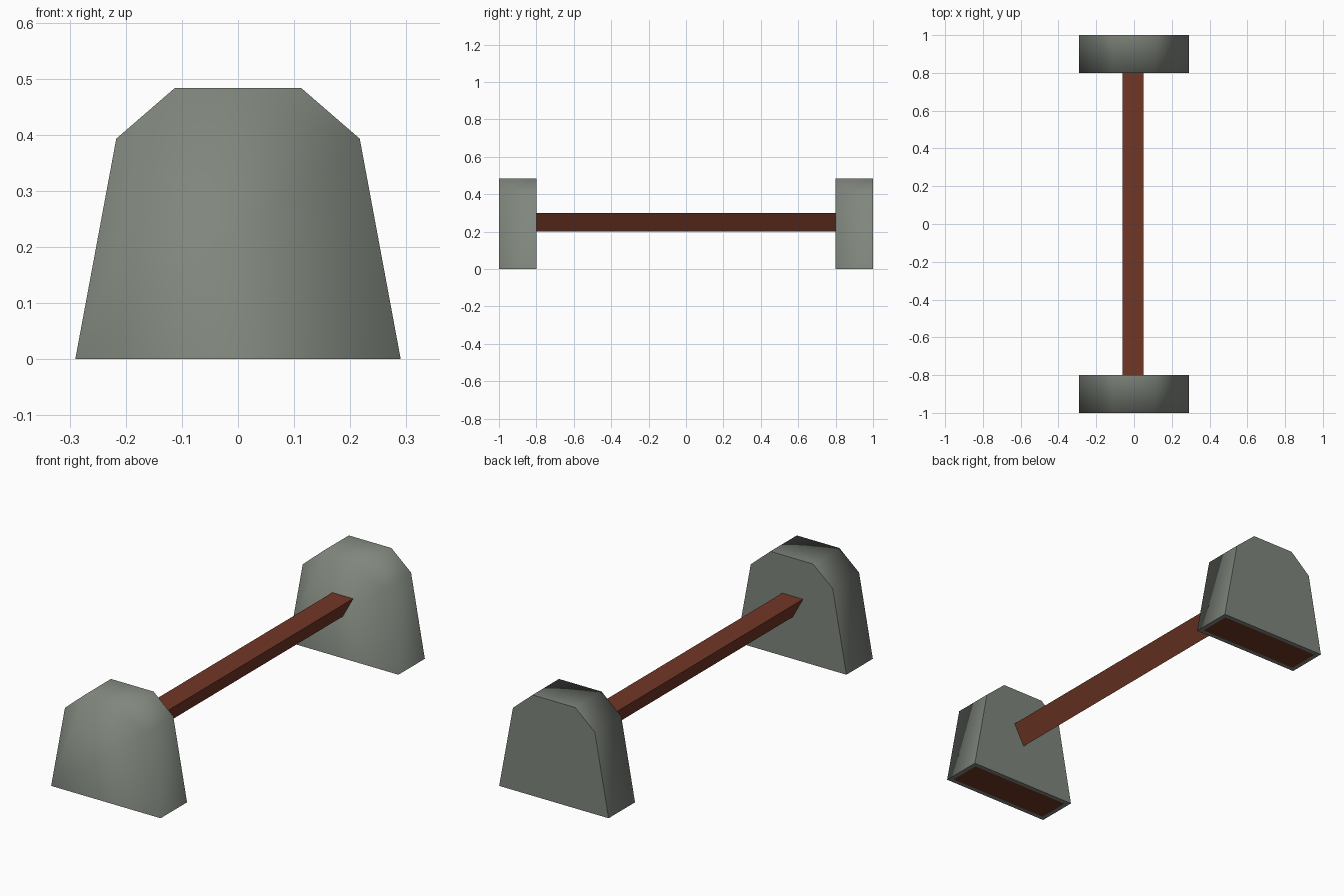
import bpy, bmesh

if "Cube" in bpy.data.objects:
    bpy.data.objects.remove(bpy.data.objects["Cube"])

def material(name, rgb):
    m = bpy.data.materials.new(name)
    m.diffuse_color = (*rgb, 1)
    m.use_nodes = True
    m.node_tree.nodes["Principled BSDF"].inputs["Base Color"].default_value = m.diffuse_color
    return m

stone = material("grey stone", (0.215, 0.238, 0.205))
wood = material("red brown wood", (0.165, 0.038, 0.019))

def prism(name, profile, y0, y1, mats):
    """Extrude an x-z outline (counter-clockwise seen from the front) along y."""
    bm = bmesh.new()
    front = [bm.verts.new((x, y0, z)) for x, z in profile]
    back = [bm.verts.new((x, y1, z)) for x, z in profile]
    bm.faces.new(front)
    bm.faces.new(back[::-1])
    n = len(profile)
    for i in range(n):
        j = (i + 1) % n
        bm.faces.new((front[i], back[i], back[j], front[j]))
    bmesh.ops.recalc_face_normals(bm, faces=bm.faces)
    me = bpy.data.meshes.new(name)
    for m in mats:
        me.materials.append(m)
    ob = bpy.data.objects.new(name, me)
    bpy.context.collection.objects.link(ob)
    return ob, bm

# Stone end supports: soft front and flanks, crisp back face and underside
half = [(0.29, 0), (0.217, 0.393), (0.113, 0.483)]
outline = half + [(-x, z) for x, z in reversed(half)]
for name, y0 in (("front_support", -1.0), ("back_support", 0.8)):
    ob, bm = prism(name, outline, y0, y0 + 0.2, [stone, wood])
    bm.normal_update()
    under = [f for f in bm.faces if f.normal.z < -0.9]
    crisp = under + [f for f in bm.faces if f.normal.y > 0.9]
    for f in bm.faces:
        f.smooth = True
    for f in crisp:
        f.smooth = False
        for e in f.edges:
            e.smooth = False
    # brown patch on the underside
    bmesh.ops.inset_region(bm, faces=under, thickness=0.03)
    for f in under:
        f.material_index = 1
    bm.to_mesh(ob.data)
    bm.free()

# Triangular wooden rail between the supports
ob, bm = prism("rail", [(-0.06, 0.3), (-0.005, 0.2), (0.05, 0.3)], -0.8, 0.8, [wood])
bm.to_mesh(ob.data)
bm.free()
